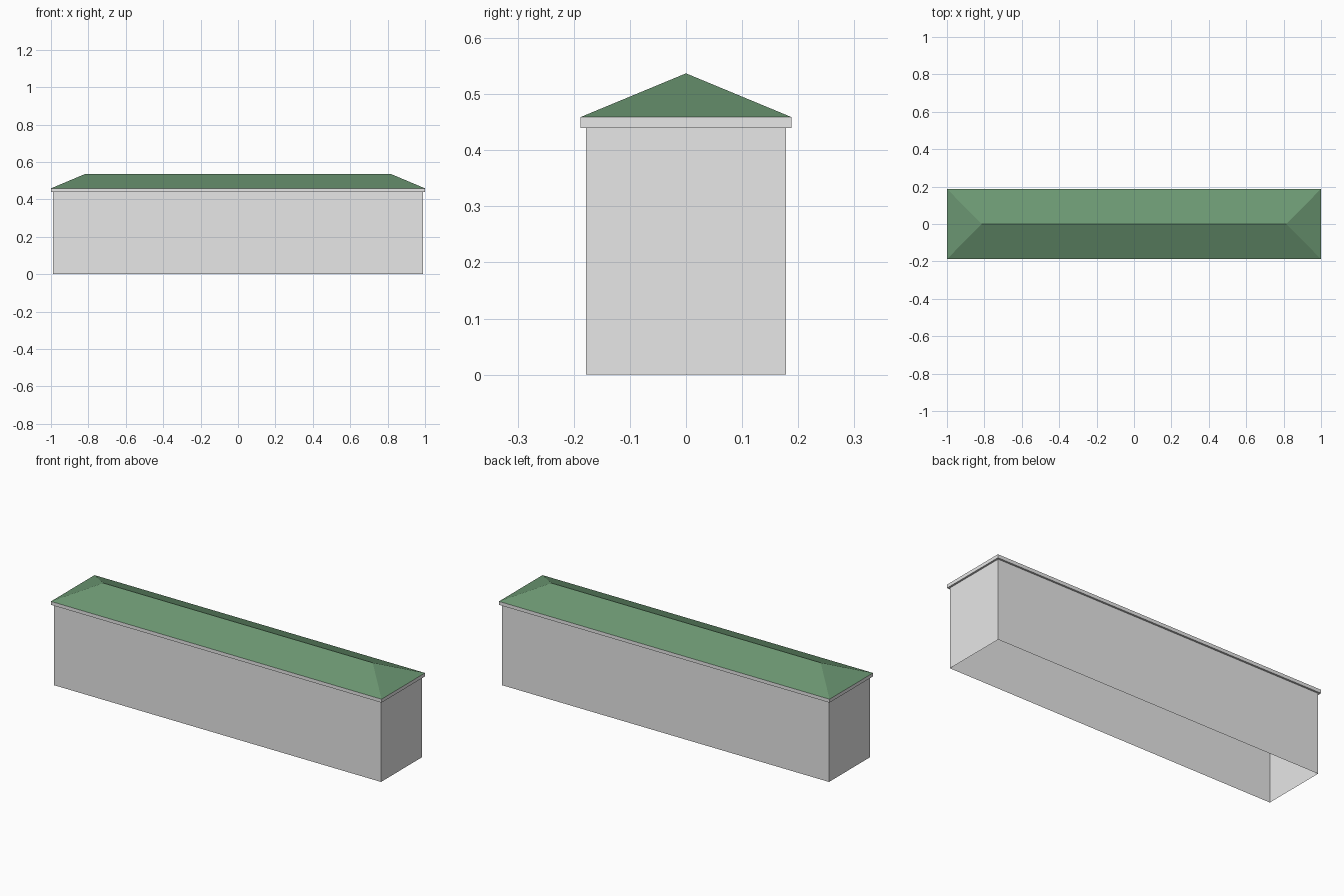
import bpy

default = bpy.data.objects.get("Cube")
if default:
    bpy.data.objects.remove(default, do_unlink=True)


def make_material(name, colour):
    mat = bpy.data.materials.new(name)
    mat.use_nodes = True
    mat.diffuse_color = colour
    mat.node_tree.nodes["Principled BSDF"].inputs["Base Color"].default_value = colour
    return mat


grey = make_material("light grey", (0.8, 0.8, 0.8, 1))
green = make_material("roof green", (0.148, 0.308, 0.168, 1))


def loft(name, sections, mat):
    """Skin a stack of rectangles given as (half length, half width, height)."""
    verts, faces = [], []
    for hx, hy, z in sections:
        verts += [(-hx, -hy, z), (hx, -hy, z), (hx, hy, z), (-hx, hy, z)]
    for base in range(0, len(verts) - 4, 4):
        for i in range(4):
            j = (i + 1) % 4
            faces.append((base + i, base + j, base + 4 + j, base + 4 + i))
    mesh = bpy.data.meshes.new(name)
    mesh.from_pydata(verts, [], faces)
    mesh.materials.append(mat)
    # Collapse the zero-width ridge rectangle into a single edge
    mesh.validate()
    obj = bpy.data.objects.new(name, mesh)
    bpy.context.collection.objects.link(obj)
    return obj


wall = (0.99, 0.178)
eave = (1.0, 0.188)
wall_top, eave_top, ridge_top = 0.44, 0.459, 0.537

# Open-bottomed walls
loft("walls", [(*wall, 0), (*wall, wall_top)], grey)

# Overhanging eave: soffit ring and fascia band
loft("eave", [(*wall, wall_top), (*eave, wall_top), (*eave, eave_top)], grey)

# Hipped roof: two long slopes and two triangular ends
rx, ry = eave
ridge = 0.815
roof_mesh = bpy.data.meshes.new("hipped_roof")
roof_mesh.from_pydata(
    [(-rx, -ry, eave_top), (rx, -ry, eave_top), (rx, ry, eave_top), (-rx, ry, eave_top),
     (-ridge, 0, ridge_top), (ridge, 0, ridge_top)],
    [],
    [(0, 1, 5, 4), (2, 3, 4, 5), (1, 2, 5), (3, 0, 4)])
roof_mesh.materials.append(green)
bpy.context.collection.objects.link(bpy.data.objects.new("hipped_roof", roof_mesh))
